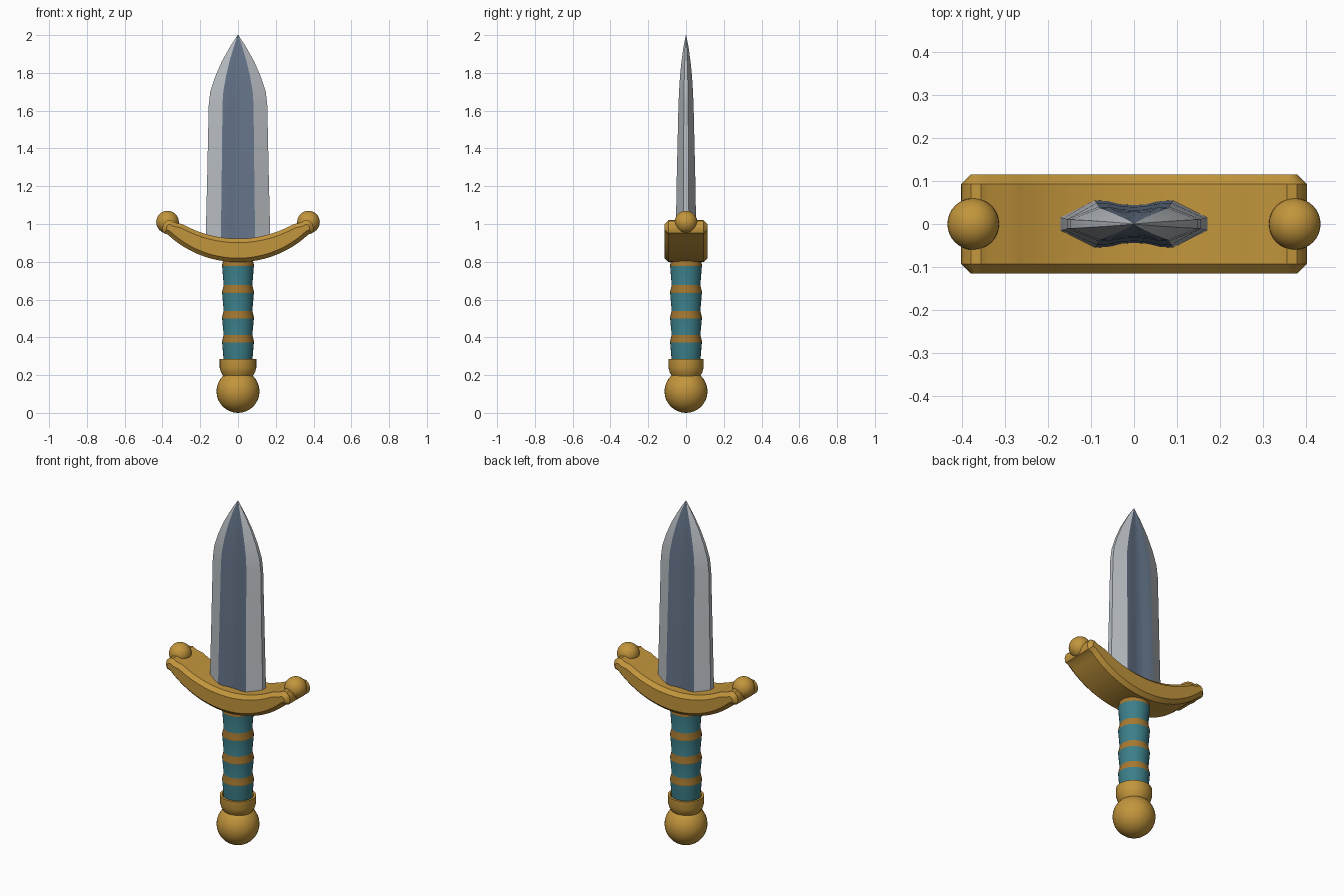
import bpy, bmesh, math

if "Cube" in bpy.data.objects:
    bpy.data.objects.remove(bpy.data.objects["Cube"])


def material(name, rgb):
    m = bpy.data.materials.new(name)
    m.diffuse_color = (*rgb, 1)
    m.use_nodes = True
    m.node_tree.nodes["Principled BSDF"].inputs["Base Color"].default_value = m.diffuse_color
    return m


gold = material("gold", (0.54, 0.30, 0.045))
bronze = material("bronze", (0.38, 0.19, 0.03))
teal = material("teal", (0.045, 0.21, 0.25))
silver = material("silver", (0.48, 0.51, 0.54))
steel = material("dark_steel", (0.13, 0.175, 0.25))


def finish(name, bm, mats, angle):
    bmesh.ops.recalc_face_normals(bm, faces=bm.faces)
    me = bpy.data.meshes.new(name)
    bm.to_mesh(me)
    bm.free()
    for m in mats:
        me.materials.append(m)
    ob = bpy.data.objects.new(name, me)
    bpy.context.collection.objects.link(ob)
    bpy.ops.object.select_all(action='DESELECT')
    ob.select_set(True)
    bpy.context.view_layer.objects.active = ob
    bpy.ops.object.shade_smooth_by_angle(angle=math.radians(angle))
    return ob


def loft(bm, rings):
    """Skin closed rings of points and cap both ends; returns side faces per band."""
    rows = [[bm.verts.new(p) for p in r] for r in rings]
    n = len(rows[0])
    bands = [[bm.faces.new((a[i], a[(i + 1) % n], b[(i + 1) % n], b[i])) for i in range(n)]
             for a, b in zip(rows, rows[1:])]
    bm.faces.new(rows[0])
    bm.faces.new(rows[-1])
    return bands


def turned(name, profile, mats, is_band=None, y_scale=1.0, sides=32):
    """Lathe a list of (radius, z) about the z axis."""
    bm = bmesh.new()
    rings = [[(r * math.cos(2 * math.pi * i / sides),
               r * y_scale * math.sin(2 * math.pi * i / sides), z) for i in range(sides)]
             for r, z in profile]
    for k, faces in enumerate(loft(bm, rings)):
        for f in faces:
            f.material_index = 1 if is_band and is_band(k) else 0
    return finish(name, bm, mats, 25)


def ball(name, centre, radius):
    bm = bmesh.new()
    bmesh.ops.create_uvsphere(bm, u_segments=32, v_segments=16, radius=radius)
    bmesh.ops.translate(bm, verts=bm.verts, vec=centre)
    return finish(name, bm, [gold], 40)


# Blade: hollow-ground section scaled along its height
stations = [(0.84, 0.173, 0.056), (1.25, 0.163, 0.049), (1.63, 0.155, 0.040),
            (1.70, 0.147, 0.037), (1.78, 0.121, 0.032), (1.86, 0.086, 0.024),
            (1.94, 0.041, 0.013), (2.0, 0.002, 0.001)]
quarter = [(1.0, 0.28), (0.53, 1.0), (0.36, 0.98), (0.18, 0.84)]
half = quarter + [(0, 0.80)] + [(-x, y) for x, y in reversed(quarter)]
section = half + [(x, -y) for x, y in reversed(half)]
bm = bmesh.new()
for band in loft(bm, [[(x * w, y * t, z) for x, y in section] for z, w, t in stations]):
    for i, f in enumerate(band):
        # central groove on both faces
        f.material_index = 1 if 1 <= i % 9 <= 6 and i not in (8, 17) else 0
finish("blade", bm, [silver, steel], 22)

# Guard: upswept bar with rolled ends and chamfered front and back rims
R, zc = 0.56, 1.42
outer, inner = [], []
for k in range(13):
    a = math.radians(38) * k / 12
    h = 0.062 - 0.018 * (k / 12) ** 2
    outer.append(((R + h) * math.sin(a), zc - (R + h) * math.cos(a)))
    inner.append(((R - h) * math.sin(a), zc - (R - h) * math.cos(a)))
tip = [(0.394, 0.952), (0.401, 0.975), (0.395, 1.0), (0.378, 1.017), (0.355, 1.02), (0.335, 1.008)]
right = [p for p in outer if p[0] < 0.375] + tip + [p for p in reversed(inner) if p[0] < 0.315]
outline = right + [(-x, z) for x, z in reversed(right) if x > 0.001]
bm = bmesh.new()
loft(bm, [[(x, y, z) for x, z in outline] for y in (-0.093, 0.093)])
bmesh.ops.recalc_face_normals(bm, faces=bm.faces)
caps = [f for f in bm.faces if len(f.verts) > 4]
bmesh.ops.inset_region(bm, faces=caps, thickness=0.021, depth=0.022, use_even_offset=True)
finish("guard", bm, [gold], 32)
for side, label in ((-1, "left"), (1, "right")):
    ball("guard_ball_" + label, (side * 0.373, 0, 1.01), 0.06)

# Grip: tapered segments separated by flared bands
profile = [(0.074, 0.25)]
for z in (0.38, 0.507, 0.643, 0.785):
    profile += [(0.084, z - 0.008), (0.084, z), (0.076, z + 0.033)]
turned("grip", profile, [teal, bronze], lambda k: k % 3 != 0)

# Pommel and its collar
turned("collar", [(0.078, 0.195), (0.09, 0.215), (0.097, 0.24), (0.097, 0.285),
                  (0.084, 0.285), (0.076, 0.265)], [gold], y_scale=0.96)
ball("pommel", (0, 0, 0.114), 0.114)
